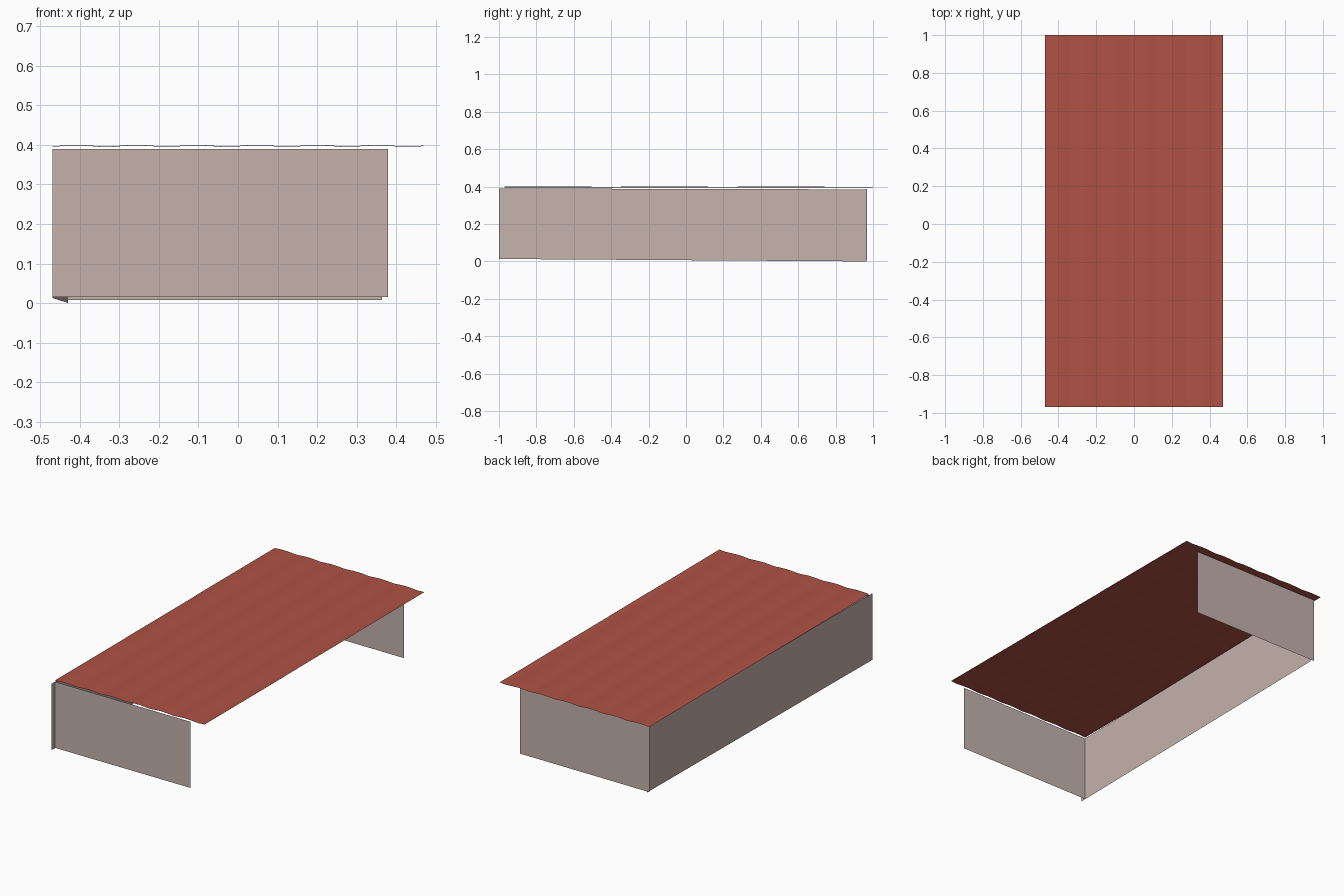
import bpy, math

if "Cube" in bpy.data.objects:
    bpy.data.objects.remove(bpy.data.objects["Cube"])

def material(name, rgb):
    m = bpy.data.materials.new(name)
    m.diffuse_color = (*rgb, 1)
    m.use_nodes = True
    m.node_tree.nodes["Principled BSDF"].inputs["Base Color"].default_value = m.diffuse_color
    return m

roof_red = material("roof_red", (0.43, 0.085, 0.06))
wall_grey = material("wall_grey", (0.56, 0.45, 0.42))

def mesh_object(name, verts, faces, mat, smooth=False):
    me = bpy.data.meshes.new(name)
    me.from_pydata(verts, [], faces)
    me.update()
    me.materials.append(mat)
    for p in me.polygons:
        p.use_smooth = smooth
    ob = bpy.data.objects.new(name, me)
    bpy.context.collection.objects.link(ob)
    return ob

# Thin upright wall panel between two ground points, each with its own height range
def wall(name, a, b):
    (ax, ay, az0, az1), (bx, by, bz0, bz1) = a, b
    mesh_object(name, [(ax, ay, az0), (bx, by, bz0), (bx, by, bz1), (ax, ay, az1)],
                [(0, 1, 2, 3)], wall_grey)

wall("front_wall", (-0.47, -0.97, 0.015, 0.39), (0.38, -0.97, 0.015, 0.39))
wall("back_wall", (0.365, 0.965, 0.008, 0.386), (-0.45, 0.968, 0.008, 0.386))
wall("left_wall", (-0.43, 0.965, 0.0, 0.385), (-0.47, -1.0, 0.013, 0.39))

# Corrugated profile: broad crests with narrower valleys
PERIOD, VALLEY = 0.1525, -0.333
def corrugation(x):
    t = abs(math.sin(math.pi * (x - VALLEY) / PERIOD))
    return 0.0042 * t ** 1.3

# Three overlapping roof sheets, each rear sheet lying over the one in front
COLS, LENGTH, STEP = 74, 0.725, 0.6225
for i, name in enumerate(("front", "middle", "rear")):
    y0 = -0.97 + i * STEP
    verts, faces = [], []
    for y, z in ((y0, 0.3958), (y0 + LENGTH, 0.3945)):
        for c in range(COLS + 1):
            x = -0.47 + 0.94 * c / COLS
            verts.append((x, y, z + corrugation(x)))
    for c in range(COLS):
        faces.append((c, c + 1, c + COLS + 2, c + COLS + 1))
    mesh_object(name + "_roof_sheet", verts, faces, roof_red, True)
